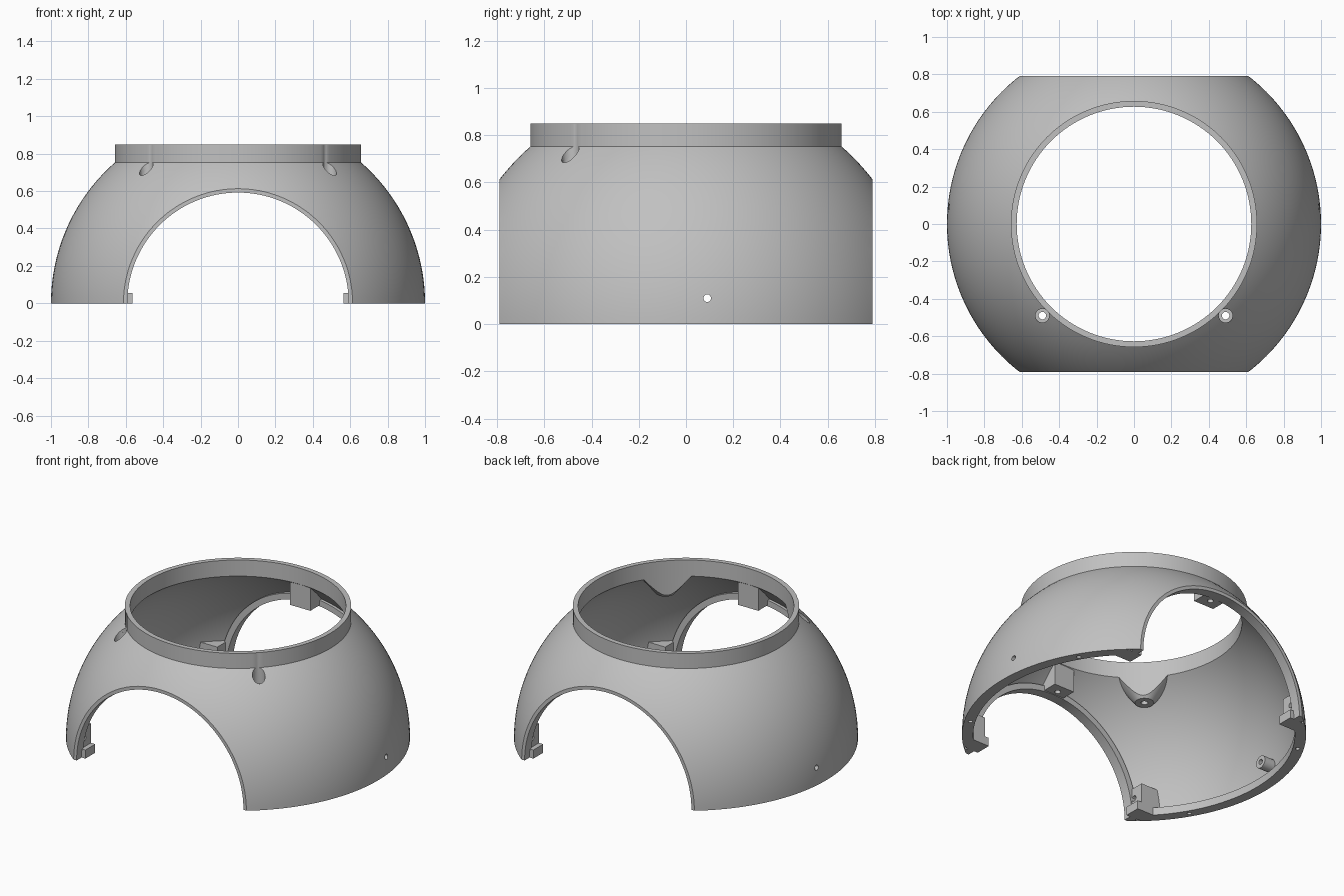
import bpy, bmesh, math
from mathutils import Matrix, Vector

cube = bpy.data.objects.get("Cube")
if cube:
    bpy.data.objects.remove(cube)

grey = bpy.data.materials.new("plain grey")
grey.use_nodes = True
colour = (0.53, 0.53, 0.53, 1)
grey.diffuse_color = colour
grey.node_tree.nodes["Principled BSDF"].inputs["Base Color"].default_value = colour

OUTER, INNER = 1.0, 0.975      # shell radii
LEDGE_R, LEDGE_Z = 0.935, 0.05  # thick bottom rim
FLAT = 0.79                    # flat front and back
ARCH = 0.592                   # side opening radius
NECK_OUT, NECK_IN, TOP = 0.658, 0.627, 0.85


def add(name, bm):
    bmesh.ops.recalc_face_normals(bm, faces=bm.faces)
    mesh = bpy.data.meshes.new(name)
    bm.to_mesh(mesh)
    bm.free()
    mesh.materials.append(grey)
    obj = bpy.data.objects.new(name, mesh)
    bpy.context.collection.objects.link(obj)
    return obj


def lathe(name, profile, steps=128):
    bm = bmesh.new()
    verts = [bm.verts.new((r, 0, z)) for r, z in profile]
    edges = [bm.edges.new((a, b)) for a, b in zip(verts, verts[1:] + verts[:1])]
    bmesh.ops.spin(bm, geom=verts + edges, axis=(0, 0, 1), cent=(0, 0, 0),
                   angle=math.tau, steps=steps, use_merge=True)
    bmesh.ops.remove_doubles(bm, verts=bm.verts, dist=1e-5)
    return add(name, bm)


def rod(name, start, end, r1, r2=None, sides=32):
    """Cylinder or cone between two points."""
    start, end = Vector(start), Vector(end)
    axis = end - start
    turn = axis.to_track_quat('Z', 'Y').to_matrix().to_4x4()
    bm = bmesh.new()
    bmesh.ops.create_cone(bm, cap_ends=True, segments=sides, radius1=r1,
                          radius2=r1 if r2 is None else r2, depth=axis.length,
                          matrix=Matrix.Translation((start + end) / 2) @ turn)
    return add(name, bm)


def box(name, low, high):
    low, high = Vector(low), Vector(high)
    bm = bmesh.new()
    bmesh.ops.create_cube(bm, size=1, matrix=Matrix.Translation((low + high) / 2)
                          @ Matrix.Diagonal((*(high - low), 1)))
    return add(name, bm)


def boolean(obj, tool, operation='DIFFERENCE', keep=False):
    mod = obj.modifiers.new("cut", 'BOOLEAN')
    mod.operation, mod.solver, mod.object = operation, 'EXACT', tool
    bpy.context.view_layer.objects.active = obj
    bpy.ops.object.modifier_apply(modifier=mod.name)
    if not keep:
        bpy.data.objects.remove(tool)


def arc(radius, low, high, n=28):
    return [(radius * math.cos(low + (high - low) * i / n),
             radius * math.sin(low + (high - low) * i / n)) for i in range(n + 1)]


# Thin domed shell with neck ring and thick bottom rim
profile = arc(OUTER, 0, math.acos(NECK_OUT / OUTER))
profile += [(NECK_OUT, TOP), (NECK_IN, TOP)]
profile += arc(INNER, math.acos(NECK_IN / INNER), math.asin(LEDGE_Z / INNER))
profile += [(LEDGE_R, LEDGE_Z), (LEDGE_R, 0)]
shell = lathe("domed_shell", profile)
boolean(shell, box("trim", (-2, -FLAT, -1), (2, FLAT, 2)), 'INTERSECT')
boolean(shell, rod("arch_cut", (0, -2, 0), (0, 2, 0), ARCH, sides=128))

# Region that inner fittings must stay within
bm = bmesh.new()
bmesh.ops.create_uvsphere(bm, u_segments=96, v_segments=48, radius=0.987)
core = add("core", bm)
boolean(core, box("upper_half", (-2, -2, 0), (2, 2, 2)), 'INTERSECT')
boolean(core, rod("bore", (0, 0, 0.5), (0, 0, 2), NECK_IN, sides=128))

fittings = [shell]


def fitting(obj, holes):
    boolean(obj, core, 'INTERSECT', keep=True)
    for start, end, radius in holes:
        boolean(obj, rod("hole", start, end, radius))
    fittings.append(obj)


def cut_shell(holes):
    for start, end, radius in holes:
        boolean(shell, rod("hole", start, end, radius, sides=24))


for sx, side in ((1, "left"), (-1, "right")):
    # Flared screw boss beside the neck
    p = 0.49 * sx
    holes = [((p, -0.49, 0.65), (p, -0.49, 0.95), 0.037),
             ((p, -0.49, 0.5), (p, -0.49, 0.95), 0.02)]
    cut_shell(holes)
    fitting(rod(side + "_screw_boss", (p, -0.49, 0.615), (p, -0.49, 0.76),
                0.055, 0.175, 48), holes)

    # Low side boss
    holes = [((0.8 * sx, 0.09, 0.11), (1.1 * sx, 0.09, 0.11), 0.016)]
    cut_shell(holes)
    fitting(rod(side + "_side_boss", (0.885 * sx, 0.09, 0.11),
                (0.98 * sx, 0.09, 0.11), 0.04), holes)

    for sy, end in ((-1, "front"), (1, "back")):
        # Pin holes in the bottom rim
        for x, y in ((0.65, 0.74), (0.83, 0.49)):
            cut_shell([((x * sx, y * sy, -0.1), (x * sx, y * sy, 0.035), 0.013)])
        # Corner block with foot lug
        ys = sorted((0.64 * sy, 0.74 * sy))
        xs = sorted((0.595 * sx, 0.9 * sx))
        fitting(box(f"{end}_{side}_block", (xs[0], ys[0], -0.1), (xs[1], ys[1], 0.18)),
                [((0.5 * sx, 0.71 * sy, 0.11), (0.66 * sx, 0.71 * sy, 0.11), 0.018)])
        xs = sorted((0.565 * sx, 0.65 * sx))
        fitting(box(f"{end}_{side}_lug", (xs[0], ys[0], -0.1), (xs[1], ys[1], 0.055)), [])

for sy, end in ((-1, "front"), (1, "back")):
    # Raised rim lining each arch
    rim = rod(end + "_arch_rim", (0, 0.725 * sy, 0), (0, 0.785 * sy, 0), 0.63, sides=128)
    boolean(rim, rod("arch_cut", (0, -2, 0), (0, 2, 0), ARCH, sides=128))
    fitting(rim, [])
    # Block above each arch
    ys = sorted((0.63 * sy, 0.74 * sy))
    fitting(box(end + "_top_block", (-0.072, ys[0], 0.595), (0.072, ys[1], 0.9)),
            [((0, 0.69 * sy, 0.5), (0, 0.69 * sy, 0.66), 0.018)])

bpy.data.objects.remove(core)

# Smooth shading with sharp edges kept
bpy.ops.object.select_all(action='DESELECT')
for obj in fittings:
    obj.select_set(True)
bpy.context.view_layer.objects.active = shell
bpy.ops.object.shade_smooth_by_angle(angle=math.radians(30))
